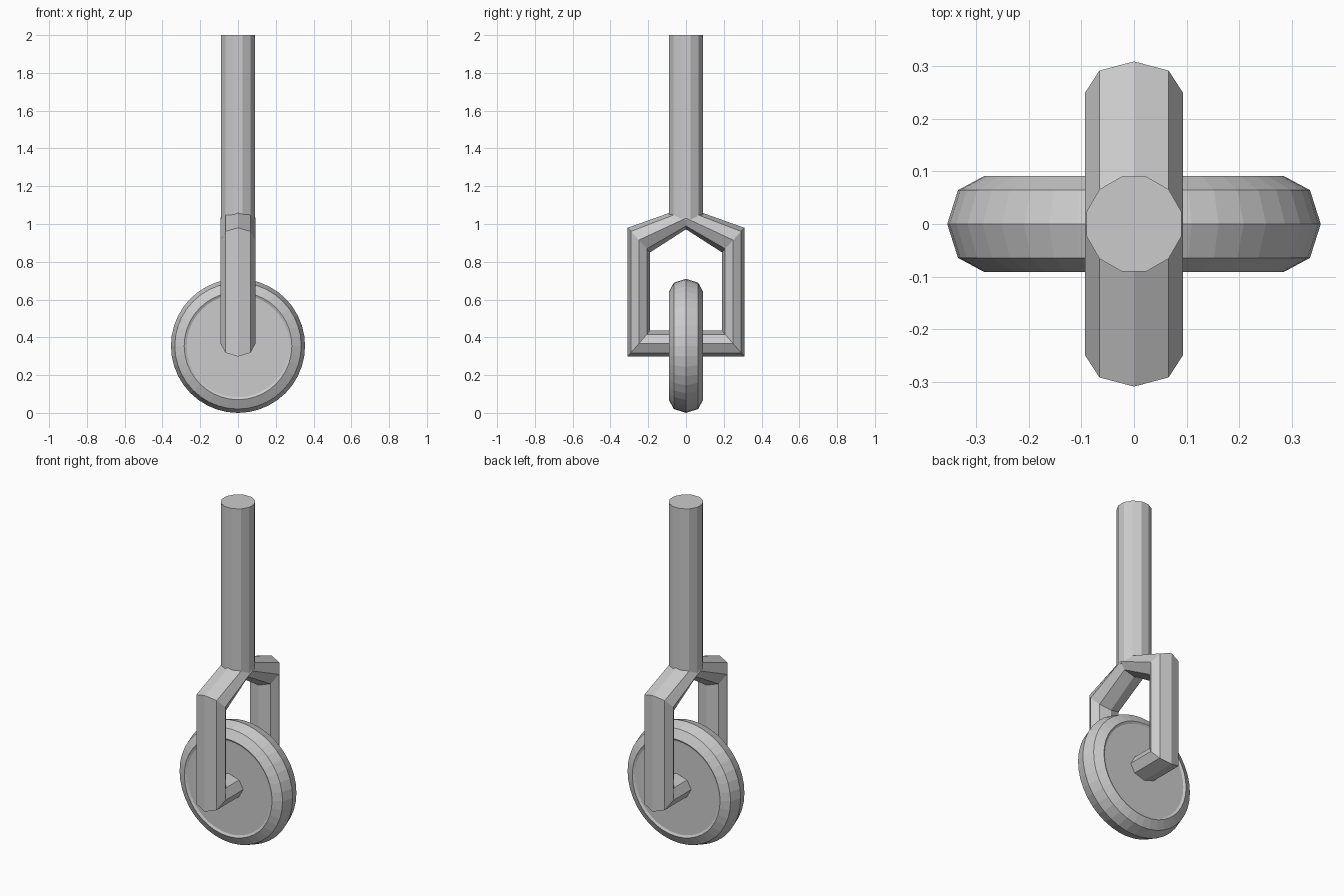
import bpy
from math import sin, cos, pi, radians
from mathutils import Matrix, Vector
import bmesh

if "Cube" in bpy.data.objects:
    bpy.data.objects.remove(bpy.data.objects["Cube"])

WHEEL_Z = 0.355


def finish(bm, name):
    bmesh.ops.recalc_face_normals(bm, faces=bm.faces)
    mesh = bpy.data.meshes.new(name)
    bm.to_mesh(mesh)
    bm.free()
    obj = bpy.data.objects.new(name, mesh)
    bpy.context.collection.objects.link(obj)
    return obj


def closed_loft(name, rings):
    """Skin a closed loop of equally sized closed rings."""
    bm = bmesh.new()
    vs = [[bm.verts.new(p) for p in ring] for ring in rings]
    n = len(vs[0])
    for a, b in zip(vs, vs[1:] + vs[:1]):
        for i in range(n):
            j = (i + 1) % n
            bm.faces.new((a[i], a[j], b[j], b[i]))
    return finish(bm, name)


def cylinder(name, radius, length, sides, matrix):
    bm = bmesh.new()
    bmesh.ops.create_cone(bm, cap_ends=True, segments=sides, radius1=radius,
                          radius2=radius, depth=length, matrix=matrix)
    return finish(bm, name)


def fork_ring(outer, inner, half_width=0.093):
    """Eight-sided oval section spanning an outer and an inner (y, z) point."""
    o, i = Vector(outer), Vector(inner)
    mid, half = (o + i) / 2, (o - i) / 2
    ring = []
    for k in range(8):
        a = k * pi / 4
        p = mid + half * cos(a)
        ring.append((half_width * sin(a), p.x, p.y))
    return ring


# Stem: twelve-sided post with flats on the main axes
cylinder("stem", 0.093, 0.98, 12,
         Matrix.Translation((0, 0, 1.51)) @ Matrix.Rotation(radians(15), 4, 'Z'))

# Fork: closed mitred frame, including the axle along the bottom
side = [((0.309, 0.98), (0.19, 0.85)), ((0.309, 0.298), (0.19, 0.436))]
mirrored = [tuple((-y, z) for y, z in pair) for pair in reversed(side)]
sections = [((0, 1.09), (0, 0.972))] + side + mirrored
closed_loft("fork_frame", [fork_ring(o, i) for o, i in sections])

# Tyre: oval eight-sided section swept about the y axis
tyre = []
for s in range(40):
    t = s * 2 * pi / 40
    ring = []
    for k in range(8):
        a = k * pi / 4
        r = 0.285 + 0.07 * cos(a)
        ring.append((r * sin(t), 0.091 * sin(a), WHEEL_Z + r * cos(t)))
    tyre.append(ring)
closed_loft("tyre", tyre)

# Hub: solid disc set just inside the tyre
cylinder("hub_disc", 0.28, 0.168, 40,
         Matrix.Translation((0, 0, WHEEL_Z)) @ Matrix.Rotation(radians(90), 4, 'X'))
